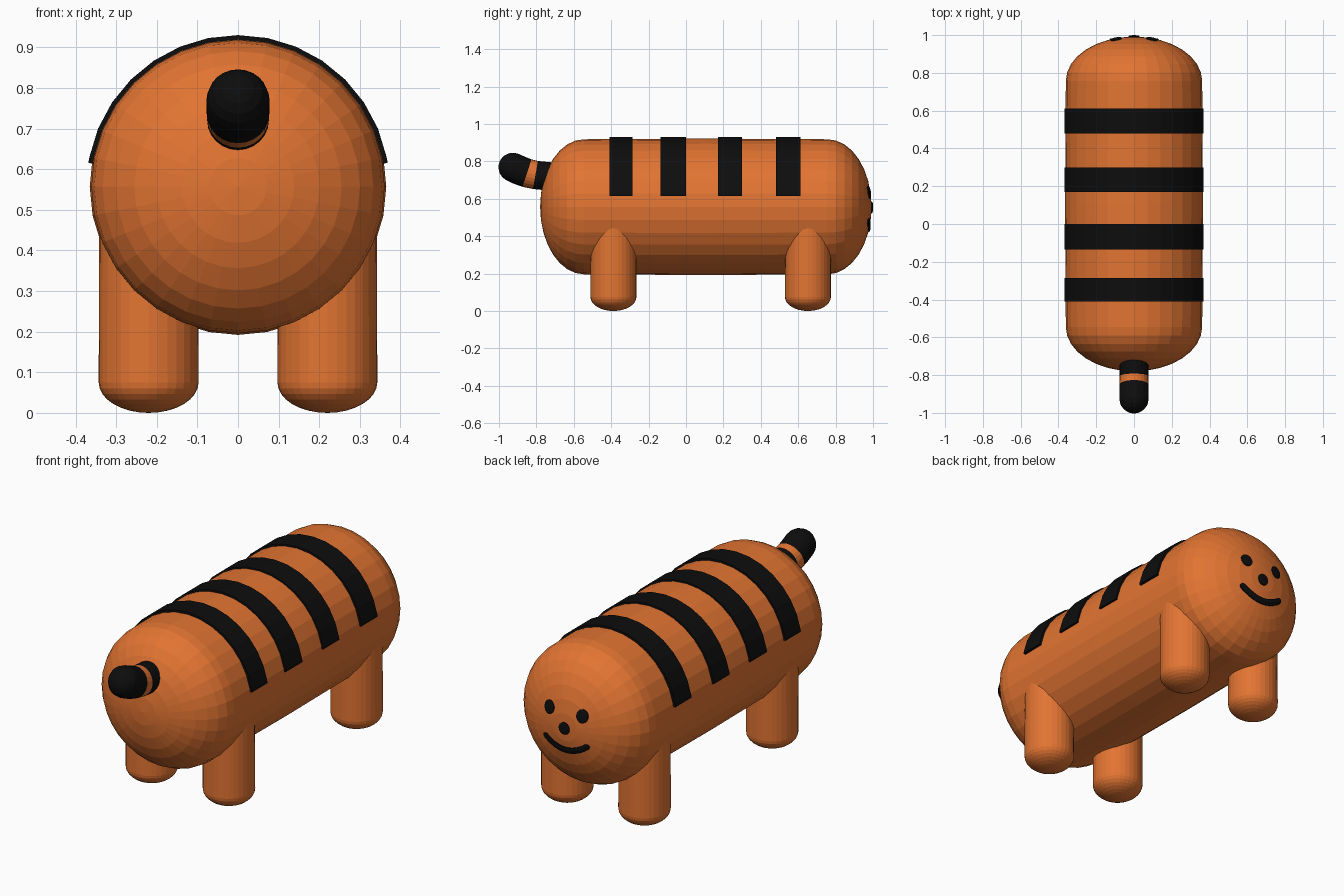
import bpy, bmesh, math
from mathutils import Vector

if "Cube" in bpy.data.objects:
    bpy.data.objects.remove(bpy.data.objects["Cube"])


def material(name, rgb):
    m = bpy.data.materials.new(name)
    m.diffuse_color = (*rgb, 1.0)
    m.use_nodes = True
    m.node_tree.nodes["Principled BSDF"].inputs["Base Color"].default_value = m.diffuse_color
    return m


ORANGE = material("orange", (0.76, 0.175, 0.032))
BLACK = material("black", (0.004, 0.004, 0.004))
CZ, R = 0.557, 0.365            # body axis height and radius
BACK, FRONT, DOME = -0.78, 0.992, 0.235


def loft(name, rings, mats, rule=None, caps=True, loop=False):
    """Skin a list of closed rings; rule(i) gives the material of band i."""
    bm = bmesh.new()
    vs = [[bm.verts.new(p) for p in ring] for ring in rings]
    n = len(vs[0])
    pairs = list(zip(vs, vs[1:])) + ([(vs[-1], vs[0])] if loop else [])
    for i, (a, b) in enumerate(pairs):
        for k in range(n):
            f = bm.faces.new((a[k], a[(k + 1) % n], b[(k + 1) % n], b[k]))
            f.material_index = rule(i) if rule else 0
    if caps:
        bm.faces.new(vs[0]).material_index = rule(0) if rule else 0
        bm.faces.new(vs[-1]).material_index = rule(len(pairs) - 1) if rule else 0
    bmesh.ops.remove_doubles(bm, verts=bm.verts, dist=1e-5)
    bmesh.ops.recalc_face_normals(bm, faces=bm.faces)
    me = bpy.data.meshes.new(name)
    bm.to_mesh(me)
    bm.free()
    for m in mats:
        me.materials.append(m)
    ob = bpy.data.objects.new(name, me)
    bpy.context.collection.objects.link(ob)
    return ob


def circle(c, u, v, r, n=32):
    c, u, v = Vector(c), Vector(u), Vector(v)
    return [c + r * (math.cos(t) * u + math.sin(t) * v)
            for t in (2 * math.pi * k / n for k in range(n))]


# Body: long barrel with flattened domes at both ends
X, Y, Z = (1, 0, 0), (0, 1, 0), (0, 0, 1)
steps = [math.radians(11.25 * i) for i in range(9)]
steps[0] = 0.002
prof = [(BACK + DOME * (1 - math.cos(a)), 0.361 * math.sin(a)) for a in steps]
prof += [(0.106, R)]
prof += [(FRONT - DOME * (1 - math.cos(a)), 0.361 * math.sin(a)) for a in reversed(steps)]
loft("body", [circle((0, y, CZ), X, Z, r) for y, r in prof], [ORANGE])

# Back stripes: thin bands hugging the upper half of the body
angles = [math.radians(a) for a in [9] + [11.25 * k for k in range(1, 16)] + [171]]
for i, (y0, y1) in enumerate([(-0.41, -0.285), (-0.135, 0.0), (0.17, 0.30), (0.48, 0.612)]):
    rings = [[(r * math.cos(a), y, CZ + r * math.sin(a))
              for r, y in ((0.35, y0), (0.373, y0), (0.373, y1), (0.35, y1))]
             for a in angles]
    loft(f"back_stripe_{i + 1}", rings, [BLACK])

# Legs: round posts with softly domed feet
LR = 0.123
leg_prof = [(0.075 * (1 - math.cos(a)), LR * math.sin(a)) for a in steps] + [(0.50, LR * 0.99)]
for side, sx in (("left", -1), ("right", 1)):
    for end, y in (("rear", 0.652), ("front", -0.388)):
        loft(f"{end}_{side}_leg",
             [circle((0.22 * sx, y, z), X, Y, r) for z, r in leg_prof], [ORANGE])

# Tail: bent stub with a rounded tip and one orange band
path = [(-0.66, 0.712, 4, 0.075), (-0.735, 0.72, 6, 0.076), (-0.805, 0.727, 10, 0.076),
        (-0.85, 0.737, 18, 0.077), (-0.89, 0.752, 24, 0.078), (-0.925, 0.768, 26, 0.078)]
for deg in (20, 40, 60, 75, 89):
    a, t = math.radians(deg), math.radians(26)
    d = 0.078 * math.sin(a)
    path.append((-0.925 - d * math.cos(t), 0.768 + d * math.sin(t), 26, 0.078 * math.cos(a)))
rings = []
for y, z, deg, r in path:
    t = math.radians(deg)
    rings.append(circle((0, y, z), X, (0, math.sin(t), math.cos(t)), r, 24))
loft("tail", rings, [BLACK, ORANGE], lambda i: 1 if i == 2 else 0)


# Face: thin plates that follow the front dome
def on_face(x, z, lift):
    q = (x * x + (z - CZ) ** 2) / 0.361 ** 2
    return (x, FRONT - DOME + DOME * math.sqrt(1 - q) + lift, z)


def spot(name, x, z, rx, rz):
    def ring(s, lift):
        return [on_face(x + s * rx * math.cos(t), z + s * rz * math.sin(t), lift)
                for t in (2 * math.pi * k / 20 for k in range(20))]
    loft(name, [ring(1, -0.012), ring(1, 0.004), ring(0.8, 0.007), ring(0.02, 0.008)], [BLACK])


spot("left_eye", -0.094, 0.635, 0.030, 0.034)
spot("right_eye", 0.094, 0.635, 0.030, 0.034)
spot("nose", 0, 0.553, 0.030, 0.031)

# Mouth: smiling arc with rounded ends
N, W = 24, 0.0155
rings = []
for k in range(N + 1):
    s = -1 + 2 * k / N
    s = math.sin(s * math.pi / 2)                     # denser towards the ends
    x, z = 0.127 * s, 0.438 + 0.052 * s * s
    slope = 2 * 0.052 * s / 0.127
    nx, nz = Vector((-slope, 1)).normalized()
    over = max(0.0, abs(0.127 * s) - 0.113) / 0.014   # round off the tips
    w = W * max(0.1, math.sqrt(max(0.0, 1 - over * over)))
    rings.append([on_face(x + o * w * nx, z + o * w * nz, lift)
                  for o, lift in ((-1, -0.012), (-1, 0.005), (0, 0.008), (1, 0.005), (1, -0.012))])
loft("mouth", rings, [BLACK])
